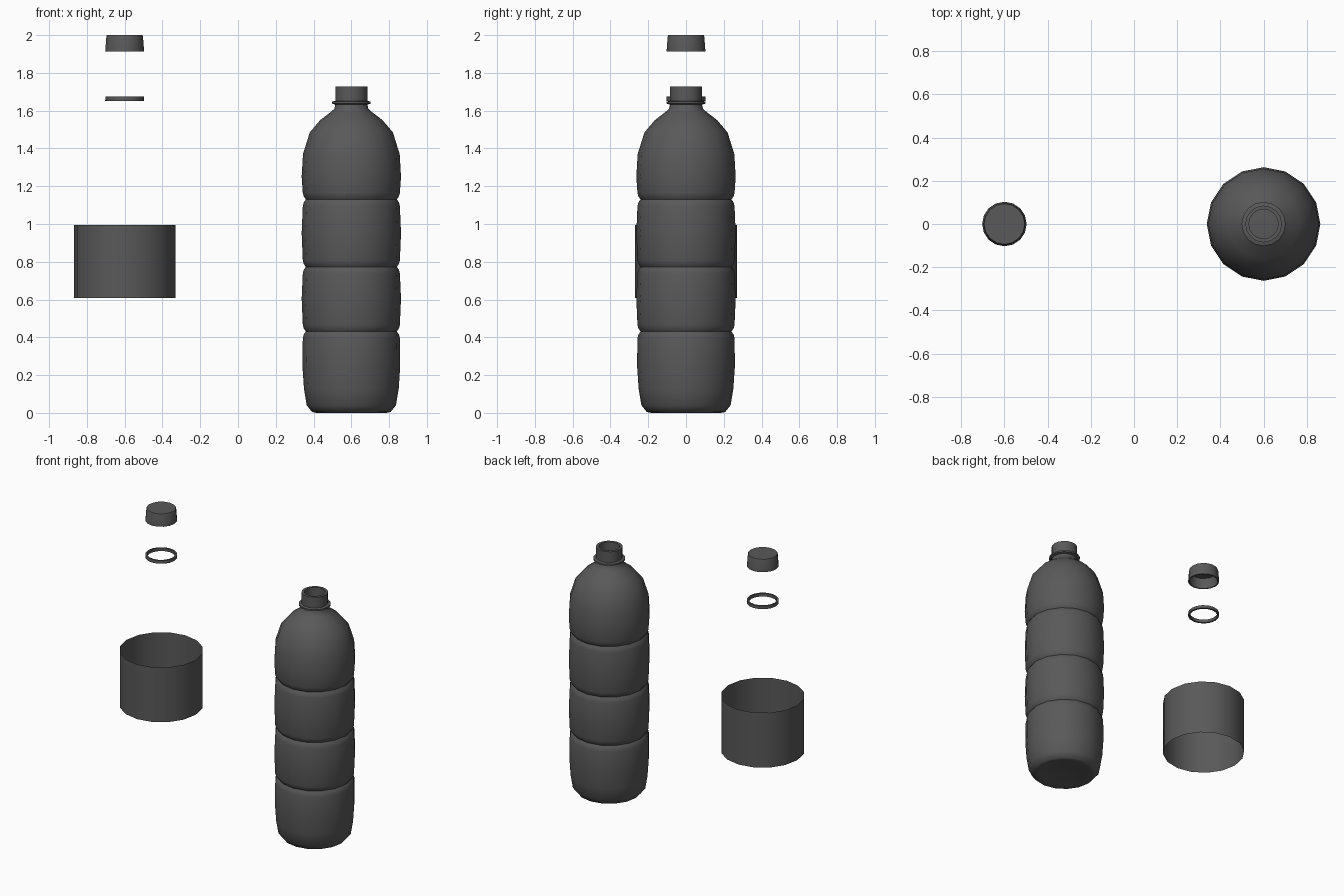
import bpy, bmesh, math

if "Cube" in bpy.data.objects:
    bpy.data.objects.remove(bpy.data.objects["Cube"])

SIDES = 16
dark = bpy.data.materials.new("dark_grey")
dark.diffuse_color = (0.1, 0.1, 0.1, 1)
dark.use_nodes = True
dark.node_tree.nodes["Principled BSDF"].inputs["Base Color"].default_value = dark.diffuse_color


def lathe(name, profile, x, closed=False, angle=40):
    """Revolve (radius, z) points around a vertical axis at x."""
    bm = bmesh.new()
    rings = []
    for r, z in profile:
        if r == 0:
            rings.append([bm.verts.new((0, 0, z))] * SIDES)
        else:
            rings.append([bm.verts.new((r * math.cos(2 * math.pi * i / SIDES),
                                        r * math.sin(2 * math.pi * i / SIDES), z))
                          for i in range(SIDES)])
    pairs = list(zip(rings, rings[1:]))
    if closed:
        pairs.append((rings[-1], rings[0]))
    for a, b in pairs:
        for i in range(SIDES):
            j = (i + 1) % SIDES
            bm.faces.new(list(dict.fromkeys((a[i], a[j], b[j], b[i]))))
    mesh = bpy.data.meshes.new(name)
    bm.to_mesh(mesh)
    bm.free()
    mesh.materials.append(dark)
    obj = bpy.data.objects.new(name, mesh)
    bpy.context.collection.objects.link(obj)
    obj.location.x = x
    bpy.ops.object.select_all(action='DESELECT')
    obj.select_set(True)
    bpy.context.view_layer.objects.active = obj
    bpy.ops.object.shade_smooth_by_angle(angle=math.radians(angle))
    return obj


# Bottle: base, bulging bands split by grooves, domed shoulder, collar, open neck
base = [(0, 0.012), (0.15, 0.01), (0.185, 0), (0.208, 0.005), (0.236, 0.04),
        (0.251, 0.13), (0.259, 0.25)]
bands = []
for groove, middle in ((0.431, 0.605), (0.773, 0.95), (1.13, 1.25)):
    bands += [(0.257, groove - 0.035), (0.252, groove - 0.016), (0.241, groove),
              (0.252, groove + 0.016), (0.257, groove + 0.035), (0.263, middle)]
shoulder = [(0.256, 1.37), (0.22, 1.485), (0.165, 1.55), (0.11, 1.592), (0.09, 1.61),
            (0.085, 1.632)]
neck = [(0.102, 1.637), (0.102, 1.648), (0.085, 1.652), (0.085, 1.728),
        (0.068, 1.728), (0.068, 1.62)]
lathe("bottle", base + bands + shoulder + neck, 0.6, angle=60)

# Label sleeve: thin open tube
lathe("label_sleeve", [(0.269, 0.609), (0.269, 0.996)], -0.6)

# Seal ring
lathe("seal_ring", [(0.091, 1.652), (0.103, 1.652), (0.102, 1.674), (0.091, 1.674)],
      -0.6, closed=True)

# Cap: tapered and hollow underneath
lathe("cap", [(0, 1.985), (0.086, 1.985), (0.094, 1.913), (0.103, 1.913),
              (0.097, 1.992), (0.094, 2.0), (0, 2.0)], -0.6)
